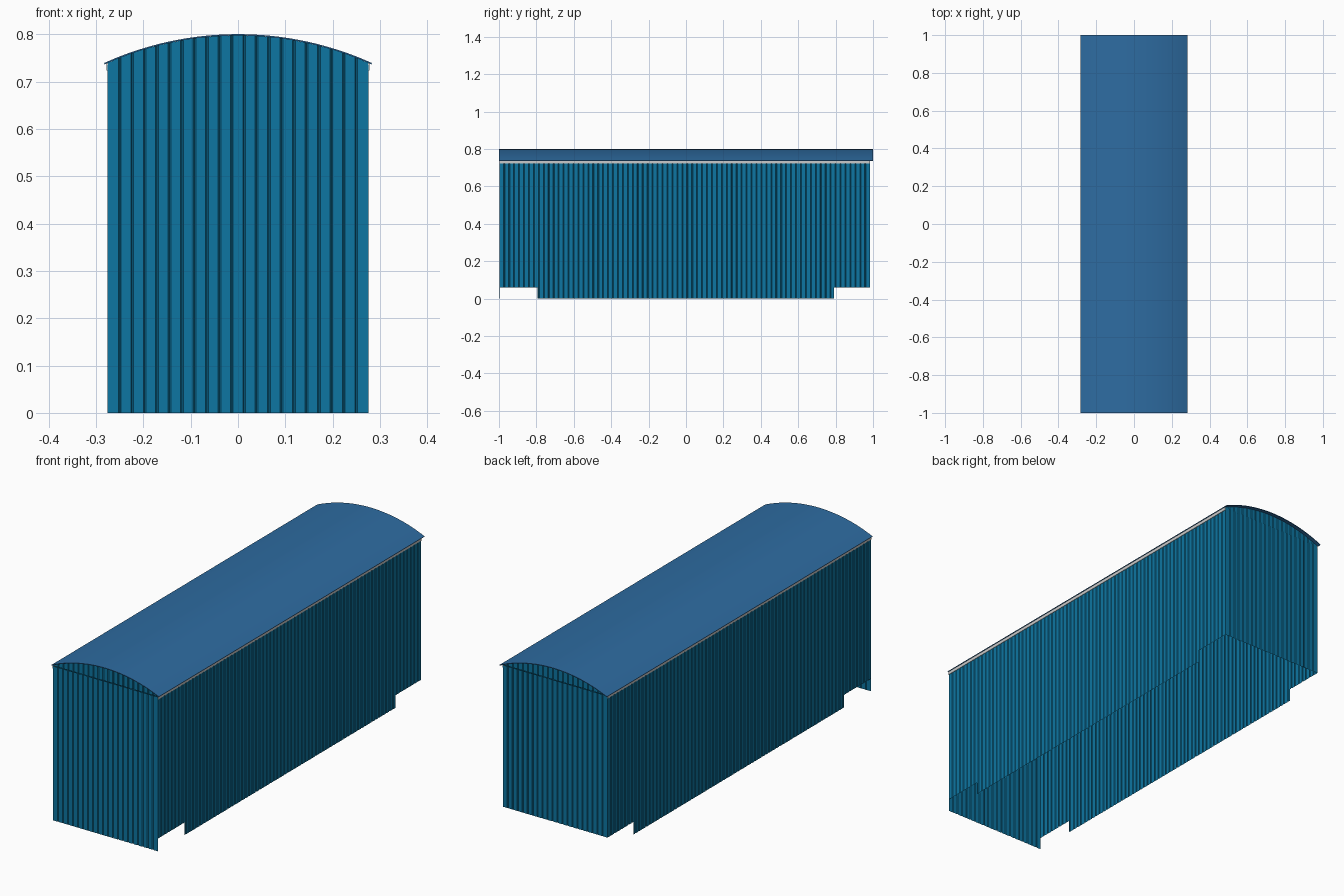
import bpy, bmesh, math
from mathutils import Matrix

if "Cube" in bpy.data.objects:
    bpy.data.objects.remove(bpy.data.objects["Cube"])

HALF_W, EAVE, APEX = 0.283, 0.739, 0.80
RISE = APEX - EAVE
RADIUS = (HALF_W ** 2 + RISE ** 2) / (2 * RISE)
THICK = 0.003


def material(name, rgb):
    m = bpy.data.materials.new(name)
    m.diffuse_color = (*rgb, 1)
    m.use_nodes = True
    m.node_tree.nodes["Principled BSDF"].inputs["Base Color"].default_value = m.diffuse_color
    return m


BLUE = material("wall_blue", (0.004, 0.18, 0.36))
ROOF_BLUE = material("roof_blue", (0.027, 0.15, 0.36))


def arc_z(x, offset=0.0):
    r = RADIUS - offset
    return APEX - RADIUS + math.sqrt(r * r - x * x)


def add_object(name, bm, mat=None):
    mesh = bpy.data.meshes.new(name)
    bm.to_mesh(mesh)
    bm.free()
    ob = bpy.data.objects.new(name, mesh)
    bpy.context.collection.objects.link(ob)
    if mat:
        mesh.materials.append(mat)
    return ob


def planked_sheet(name, u0, u1, count, dist, turn, bottom, top, breaks=()):
    """Upright sheet of planks with V grooves, turned about z to face outward."""
    pitch = (u1 - u0) / count
    groove, depth = 0.003, 0.0035
    pts = [(u0, 0.0)]
    for i in range(1, count):
        u = u0 + i * pitch
        pts += [(u - groove, 0.0), (u, depth), (u + groove, 0.0)]
    pts.append((u1, 0.0))
    pts = sorted(pts + [(b, 0.0) for b in breaks])
    bm = bmesh.new()
    for (a, da), (b, db) in zip(pts, pts[1:]):
        low = bottom((a + b) / 2)
        corners = [(a, da, low), (b, db, low), (b, db, top(b)), (a, da, top(a))]
        bm.faces.new([bm.verts.new((u, d - dist, z)) for u, d, z in corners])
    bmesh.ops.remove_doubles(bm, verts=bm.verts, dist=1e-5)
    bm.transform(Matrix.Rotation(math.radians(turn), 4, 'Z'))
    return add_object(name, bm, BLUE)


# Long side walls, cut away at the lower ends
FRONT, BACK, WALL_X = -0.998, 0.985, 0.276
for name, turn, s in (("right_wall", 90, 1), ("left_wall", 270, -1)):
    lo, hi = sorted((s * FRONT, s * BACK))
    planked_sheet(name, lo, hi, 75, WALL_X, turn,
                  lambda u, s=s: 0.0 if -0.795 < s * u < 0.79 else 0.06,
                  lambda u: EAVE, (s * -0.795, s * 0.79))

# End walls and the gables above them
for name, turn, dist, base in (("front", 0, -FRONT, 0.0), ("back", 180, BACK, 0.06)):
    planked_sheet(name + "_wall", -WALL_X, WALL_X, 21, dist, turn,
                  lambda u, b=base: b, lambda u: 0.735)
    planked_sheet(name + "_gable", -WALL_X, WALL_X, 21, dist - 0.003, turn,
                  lambda u: 0.735, lambda u: arc_z(u, THICK))

# Curved roof sheet
bm = bmesh.new()
half = math.asin(HALF_W / RADIUS)
N = 32
ring = []
for r, order in ((RADIUS, range(N + 1)), (RADIUS - THICK, range(N, -1, -1))):
    for i in order:
        t = -half + 2 * half * i / N
        ring.append(bm.verts.new((r * math.sin(t), -1, APEX - RADIUS + r * math.cos(t))))
for i in range(N):
    j = 2 * N + 1 - i
    bm.faces.new((ring[i], ring[i + 1], ring[j - 1], ring[j]))
ext = bmesh.ops.extrude_face_region(bm, geom=bm.faces[:])
bmesh.ops.translate(bm, vec=(0, 2, 0),
                    verts=[v for v in ext["geom"] if isinstance(v, bmesh.types.BMVert)])
bmesh.ops.recalc_face_normals(bm, faces=bm.faces[:])
roof = add_object("roof", bm, ROOF_BLUE)
bpy.context.view_layer.objects.active = roof
roof.select_set(True)
bpy.ops.object.shade_smooth_by_angle(angle=math.radians(30))

# Grey strips under the eaves
for name, s in (("right_eave_strip", 1), ("left_eave_strip", -1)):
    bm = bmesh.new()
    bmesh.ops.create_cube(bm, size=1)
    bmesh.ops.scale(bm, vec=(0.003, BACK - FRONT, 0.015), verts=bm.verts)
    bmesh.ops.translate(bm, vec=(s * (WALL_X + 0.0005), (FRONT + BACK) / 2, 0.7305),
                        verts=bm.verts)
    add_object(name, bm)
